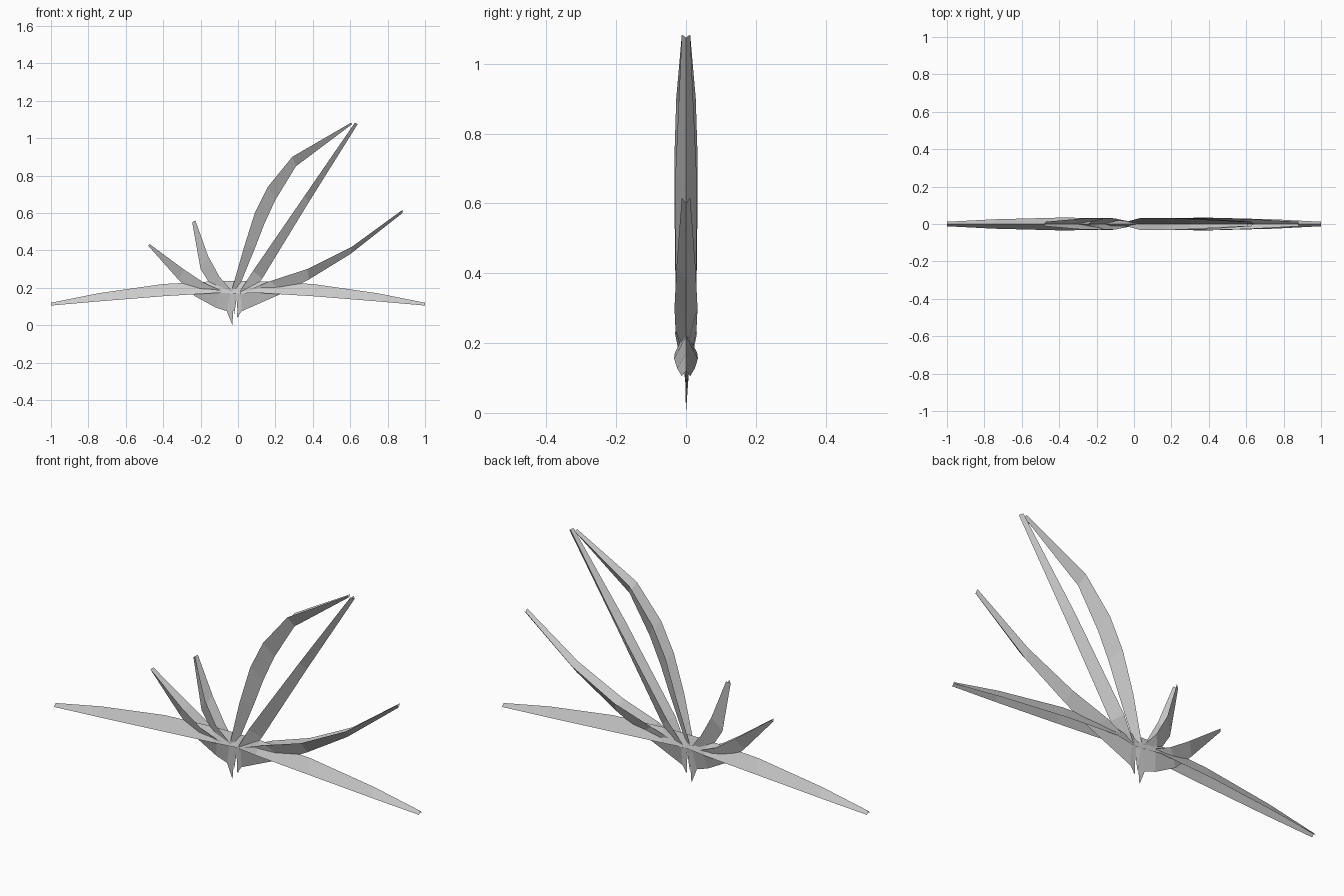
import bpy


def leaf(name, crease, edge, widths):
    """Folded blade: a central crease line and two mirrored outer edges."""
    verts, faces = [], []
    for (cx, cz), (ex, ez), w in zip(crease, edge, widths):
        verts += [(ex, -w, ez), (cx, 0, cz), (ex, w, ez)]
    for i in range(len(crease) - 1):
        a = 3 * i
        faces += [(a, a + 1, a + 4, a + 3), (a + 1, a + 2, a + 5, a + 4)]
    mesh = bpy.data.meshes.new(name)
    mesh.from_pydata(verts, [], faces)
    mesh.update()
    obj = bpy.data.objects.new(name, mesh)
    bpy.context.collection.objects.link(obj)
    return obj


# Two long spreading leaves, crease on top
for side, name in ((-1, "left_spreading_leaf"), (1, "right_spreading_leaf")):
    crease = [(0, .235), (.12, .235), (.40, .22), (.75, .17), (1, .12)]
    edge = [(0, .17), (.12, .172), (.40, .155), (.75, .127), (1, .105)]
    leaf(name, [(side * x, z) for x, z in crease],
         [(side * x, z) for x, z in edge], [.01, .032, .034, .025, .012])

# Rising leaf on the right
leaf("right_rising_leaf",
     [(-.005, .04), (.02, .075), (.25, .176), (.38, .245), (.60, .38), (.88, .60)],
     [(0, .17), (.02, .175), (.17, .235), (.37, .30), (.61, .42), (.88, .617)],
     [.004, .01, .03, .033, .027, .012])

# Tall leaf that bends over
leaf("tall_bent_leaf",
     [(-.02, .06), (0, .19), (.09, .41), (.14, .54), (.20, .67), (.31, .85), (.61, 1.075)],
     [(-.04, .17), (-.03, .20), (.03, .41), (.09, .60), (.16, .74), (.29, .90), (.605, 1.083)],
     [.004, .015, .031, .033, .033, .028, .012])

# Tall straight leaf
leaf("tall_straight_leaf",
     [(0, .04), (.02, .10), (.13, .25), (.38, .66), (.64, 1.075)],
     [(-.01, .17), (.01, .18), (.08, .29), (.355, .69), (.625, 1.083)],
     [.004, .01, .03, .03, .012])

# Short upright leaf on the left
leaf("short_upright_leaf",
     [(-.03, .0), (-.06, .10), (-.13, .19), (-.20, .30), (-.245, .55)],
     [(-.02, .17), (-.03, .18), (-.10, .26), (-.16, .37), (-.228, .56)],
     [.004, .012, .03, .03, .012])

# Short leaf leaning left
leaf("short_leaning_leaf",
     [(-.03, .0), (-.06, .075), (-.12, .095), (-.23, .155), (-.32, .245), (-.48, .425)],
     [(-.02, .165), (-.04, .17), (-.10, .19), (-.18, .225), (-.285, .295), (-.472, .433)],
     [.004, .012, .024, .031, .029, .012])
